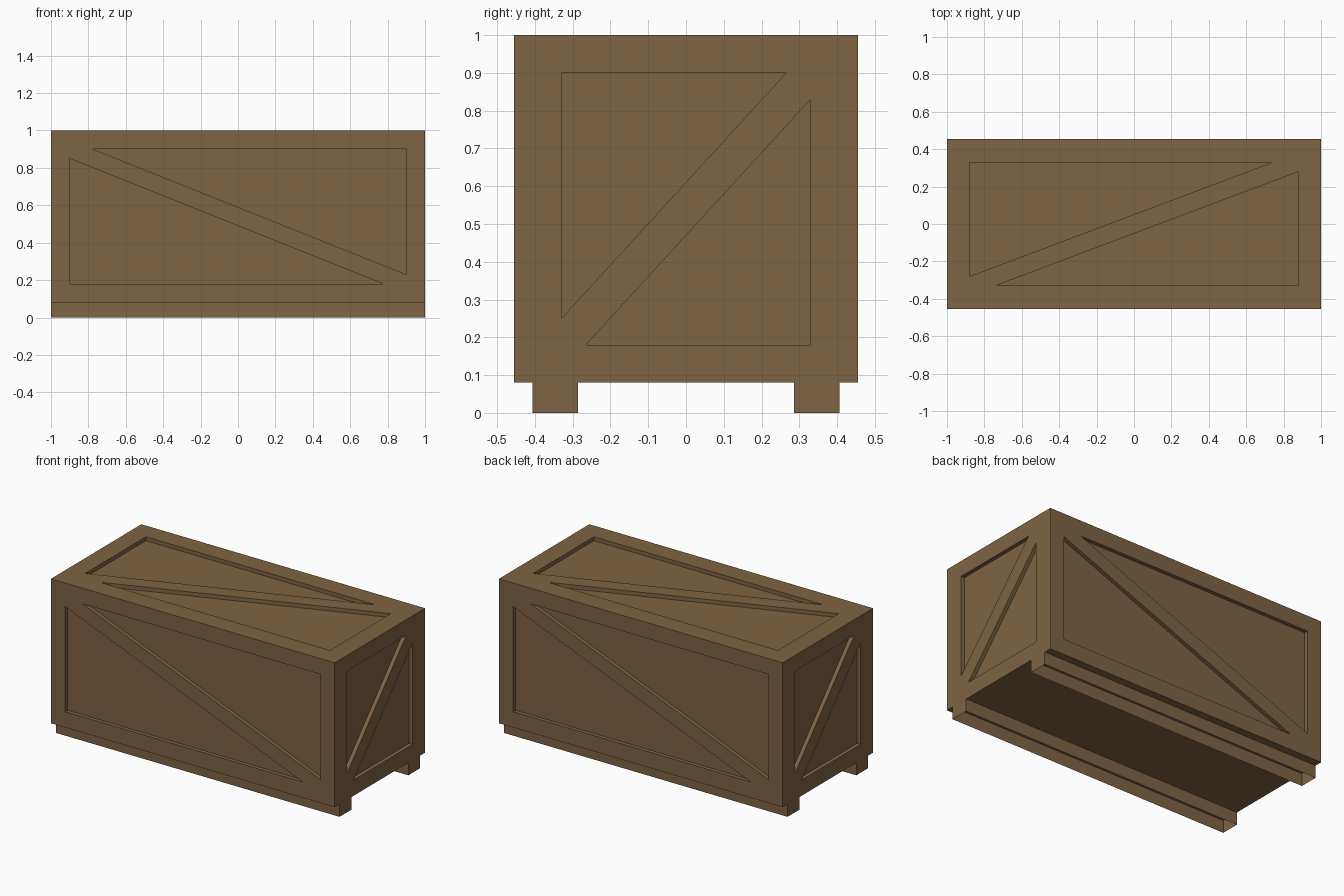
import bpy, bmesh
from mathutils import Vector

if "Cube" in bpy.data.objects:
    bpy.data.objects.remove(bpy.data.objects["Cube"])

W, D, Z0, Z1 = 1.0, 0.455, 0.08, 1.0   # half length, half depth, body bottom and top
RECESS = 0.025

wood = bpy.data.materials.new("brown_wood")
wood.diffuse_color = (0.212, 0.127, 0.056, 1)
wood.use_nodes = True
wood.node_tree.nodes["Principled BSDF"].inputs["Base Color"].default_value = wood.diffuse_color


def finish(bm, name):
    mesh = bpy.data.meshes.new(name)
    bm.to_mesh(mesh)
    bm.free()
    mesh.materials.append(wood)
    obj = bpy.data.objects.new(name, mesh)
    bpy.context.collection.objects.link(obj)
    return obj


def braced_side(bm, origin, u, v, rect, triangles):
    """One crate side: flat frame with a diagonal brace and two sunken triangles."""
    o, u, v = Vector(origin), Vector(u), Vector(v)
    n = u.cross(v)
    place = lambda p, d=0: bm.verts.new(o + u * p[0] + v * p[1] - n * d)
    x0, x1, y0, y1 = rect
    loops = [[(x0, y0), (x1, y0), (x1, y1), (x0, y1)]] + triangles
    edges = []
    for i, loop in enumerate(loops):
        rim = [place(p) for p in loop]
        k = len(rim)
        edges += [bm.edges.new((rim[j], rim[(j + 1) % k])) for j in range(k)]
        if i:  # sunken panel and its walls
            floor = [place(p, RECESS) for p in loop]
            bm.faces.new(floor)
            for j in range(k):
                m = (j + 1) % k
                bm.faces.new((rim[j], rim[m], floor[m], floor[j]))
    bmesh.ops.triangle_fill(bm, edges=edges, use_beauty=True, normal=n)


# crate body
bm = bmesh.new()
long_tris = [[(-0.775, 0.90), (0.9, 0.90), (0.9, 0.23)],
             [(-0.9, 0.85), (-0.9, 0.18), (0.775, 0.18)]]
end_tris = [[(-0.33, 0.25), (-0.33, 0.90), (0.265, 0.90)],
            [(0.33, 0.83), (0.33, 0.18), (-0.265, 0.18)]]
top_tris = [[(-0.88, -0.28), (-0.88, 0.33), (0.74, 0.33)],
            [(0.88, 0.28), (0.88, -0.33), (-0.74, -0.33)]]
for s in (1, -1):
    braced_side(bm, (0, -s * D, 0), (s, 0, 0), (0, 0, 1), (-W, W, Z0, Z1), long_tris)
    braced_side(bm, (s * W, 0, 0), (0, s, 0), (0, 0, 1), (-D, D, Z0, Z1), end_tris)
braced_side(bm, (0, 0, Z1), (1, 0, 0), (0, 1, 0), (-W, W, -D, D), top_tris)
bm.faces.new([bm.verts.new((x, y, Z0)) for x, y in ((-W, -D), (-W, D), (W, D), (W, -D))])
bmesh.ops.remove_doubles(bm, verts=bm.verts[:], dist=1e-4)
bmesh.ops.recalc_face_normals(bm, faces=bm.faces[:])
finish(bm, "crate_body")

# skid runners, hollow and open underneath
for name, yc in (("front_runner", -0.346), ("back_runner", 0.346)):
    bm = bmesh.new()
    h = 0.06
    ring = [(-W, yc - h), (W, yc - h), (W, yc + h), (-W, yc + h)]
    low = [bm.verts.new((x, y, 0)) for x, y in ring]
    high = [bm.verts.new((x, y, Z0)) for x, y in ring]
    for i in range(4):
        j = (i + 1) % 4
        bm.faces.new((low[i], low[j], high[j], high[i]))
    finish(bm, name)
